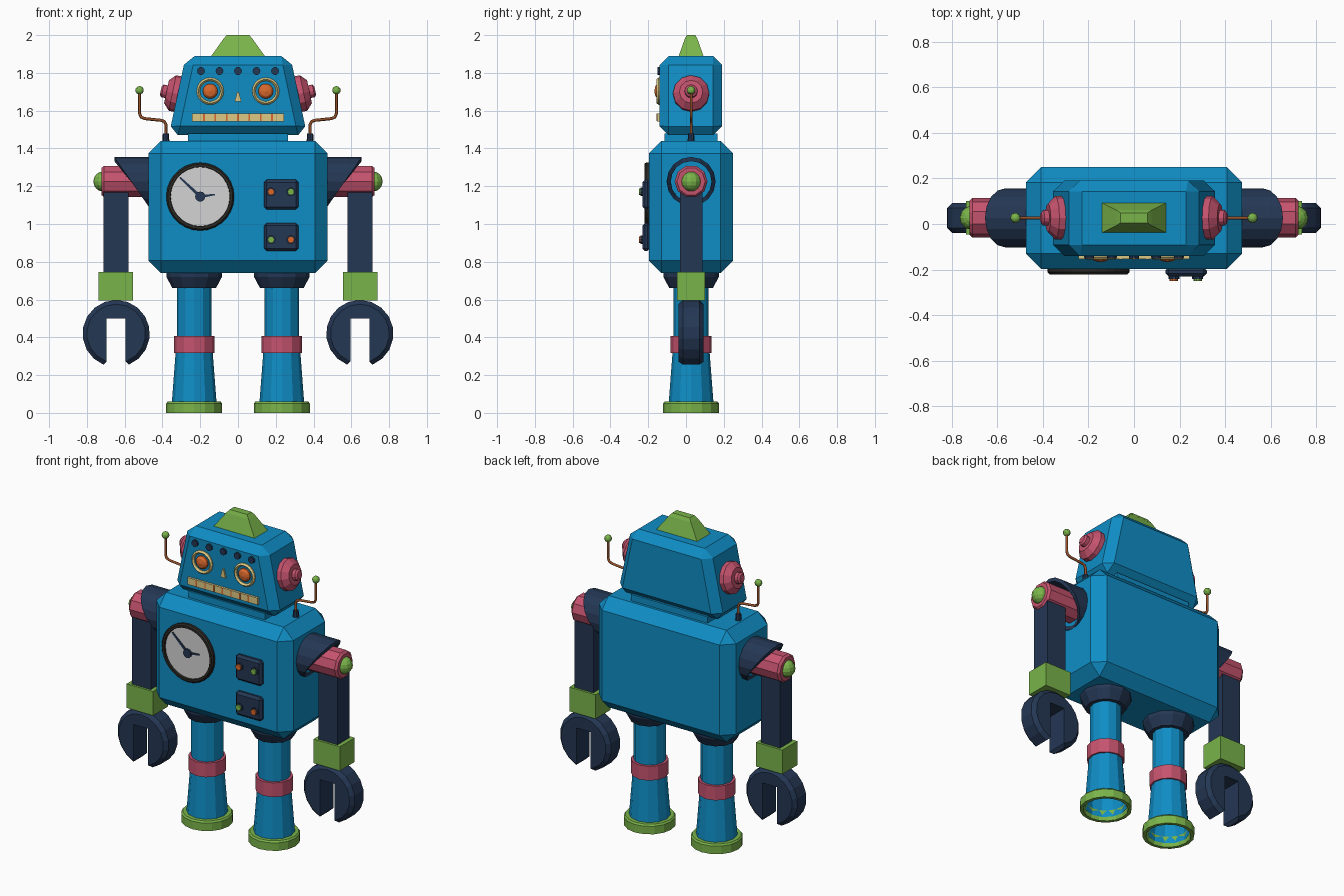
import bpy, bmesh, math
from mathutils import Vector, Matrix

if "Cube" in bpy.data.objects:
    bpy.data.objects.remove(bpy.data.objects["Cube"])

CY = 0.027          # depth of the robot's middle plane


def material(name, r, g, b):
    lin = [((c / 255 + 0.055) / 1.055) ** 2.4 if c > 10 else c / 255 / 12.92 for c in (r, g, b)]
    m = bpy.data.materials.new(name)
    m.diffuse_color = (*lin, 1)
    m.use_nodes = True
    m.node_tree.nodes["Principled BSDF"].inputs["Base Color"].default_value = m.diffuse_color
    return m


BLUE = material("blue", 15, 141, 197)
GREEN = material("green", 122, 180, 74)
PINK = material("pink", 197, 83, 110)
NAVY = material("navy", 36, 55, 84)
CREAM = material("cream", 222, 202, 132)
ORANGE = material("orange", 218, 105, 45)
BRONZE = material("bronze", 150, 80, 42)
PALE = material("pale grey", 212, 212, 212)
BLACK = material("black", 42, 40, 36)


def finish(bm, name, mat):
    bmesh.ops.remove_doubles(bm, verts=bm.verts, dist=1e-5)
    bmesh.ops.recalc_face_normals(bm, faces=bm.faces)
    me = bpy.data.meshes.new(name)
    bm.to_mesh(me)
    bm.free()
    me.materials.append(mat)
    ob = bpy.data.objects.new(name, me)
    bpy.context.collection.objects.link(ob)
    return ob


def box(name, mat, lo, hi, bevel=0, top=(1, 1)):
    """Box between two corners; top tapers the upper face, bevel chamfers it."""
    lo, hi = Vector(lo), Vector(hi)
    mid, size = (lo + hi) / 2, hi - lo
    bm = bmesh.new()
    bmesh.ops.create_cube(bm, size=1)
    for v in bm.verts:
        k = top if v.co.z > 0 else (1, 1)
        v.co = mid + Vector((v.co.x * size.x * k[0], v.co.y * size.y * k[1], v.co.z * size.z))
    if bevel:
        bmesh.ops.bevel(bm, geom=bm.edges[:], offset=bevel, segments=1, affect='EDGES')
    return finish(bm, name, mat)


def lathe_bm(profile, loc, axis=(0, 0, 1), seg=12):
    """Surface of revolution from (radius, height) pairs along an axis."""
    bm = bmesh.new()
    rot = Vector(axis).to_track_quat('Z', 'Y')
    rings = [[bm.verts.new(Vector(loc) + rot @ Vector((r * math.cos(a), r * math.sin(a), h)))
              for a in (2 * math.pi * i / seg for i in range(seg))] for r, h in profile]
    for a, b in zip(rings, rings[1:]):
        for i in range(seg):
            j = (i + 1) % seg
            bm.faces.new((a[i], a[j], b[j], b[i]))
    return bm


def lathe(name, mat, profile, loc, axis=(0, 0, 1), seg=12):
    return finish(lathe_bm(profile, loc, axis, seg), name, mat)


def disc(name, mat, x, y, z, r, depth, seg=12):
    """Solid disc standing out towards the front from depth y."""
    return lathe(name, mat, [(0, 0), (r, 0), (r, depth), (0, depth)], (x, y, z), (0, -1, 0), seg)


def ball(name, mat, loc, r):
    bm = bmesh.new()
    bmesh.ops.create_uvsphere(bm, u_segments=12, v_segments=8, radius=r, matrix=Matrix.Translation(loc))
    return finish(bm, name, mat)


def plate(name, mat, pts, y0, y1, round_from=None):
    """Extruded xz outline; edges beyond round_from=(cx, cz, r) get chamfered."""
    bm = bmesh.new()
    f = bm.faces.new([bm.verts.new((x, y0, z)) for x, z in pts])
    ext = bmesh.ops.extrude_face_region(bm, geom=[f], use_keep_orig=True)
    for v in ext['geom']:
        if isinstance(v, bmesh.types.BMVert):
            v.co.y = y1
    if round_from:
        cx, cz, r = round_from
        rim = [e for e in bm.edges if abs(e.verts[0].co.y - e.verts[1].co.y) < 1e-6
               and all(math.hypot(v.co.x - cx, v.co.z - cz) > r for v in e.verts)]
        bmesh.ops.bevel(bm, geom=rim, offset=0.022, segments=1, affect='EDGES')
    return finish(bm, name, mat)


def hand(name, x0, z0, x1, z1, w):
    n = Vector((z0 - z1, x1 - x0)).normalized() * w
    plate(name, NAVY, [(x0 + n.x, z0 + n.y), (x0 - n.x, z0 - n.y),
                       (x1 - n.x * .5, z1 - n.y * .5), (x1 + n.x * .5, z1 + n.y * .5)], -0.207, -0.213)


# Torso, neck, head and crest
box("torso", BLUE, (-0.475, -0.197, 0.74), (0.475, 0.25, 1.44), 0.067)
box("neck", BLUE, (-0.265, CY - 0.14, 1.43), (0.265, CY + 0.14, 1.48))
box("head", BLUE, (-0.366, -0.14, 1.47), (0.366, 0.191, 1.89), 0.048, (0.755, 1))
box("crest", GREEN, (-0.145, CY - 0.067, 1.885), (0.145, CY + 0.067, 1.98), 0, (0.53, 0.5))
box("crest_top", GREEN, (-0.077, CY - 0.034, 1.98), (0.077, CY + 0.034, 2.0), 0, (0.78, 0.65))

# Face: brow studs, nose, mouth
FACE = -0.138
for i in range(5):
    disc("brow_stud", NAVY, (i - 2) * 0.098, FACE, 1.81, 0.021, 0.014, 10)
plate("nose", CREAM, [(-0.018, 1.648), (0.018, 1.648), (0.004, 1.7), (-0.004, 1.7)], FACE, FACE - 0.012)
box("mouth", CREAM, (-0.243, FACE - 0.016, 1.543), (0.243, FACE, 1.586))
for i in range(-3, 4):
    box("mouth_gap", ORANGE, (i * 0.06 - 0.004, FACE - 0.018, 1.545), (i * 0.06 + 0.004, FACE, 1.584))

# Dial on the chest
lathe("dial_rim", BLACK, [(0.155, 0), (0.18, 0), (0.18, 0.016), (0.172, 0.025), (0.158, 0.025), (0.155, 0)],
      (-0.2, -0.196, 1.145), (0, -1, 0), 28)
disc("dial_face", PALE, -0.2, -0.196, 1.145, 0.158, 0.012, 28)
disc("dial_hub", NAVY, -0.2, -0.2, 1.145, 0.027, 0.02)
hand("long_hand", -0.2, 1.145, -0.308, 1.247, 0.009)
hand("short_hand", -0.2, 1.145, -0.122, 1.156, 0.008)

# Control panels with buttons
for z0, z1, zb, cols in ((1.077, 1.235, 1.17, (ORANGE, GREEN)), (0.857, 1.005, 0.917, (GREEN, ORANGE))):
    box("control_panel", NAVY, (0.138, -0.231, z0), (0.32, -0.19, z1), 0.014)
    for x, col in zip((0.175, 0.28), cols):
        disc("button_collar", NAVY, x, -0.23, zb, 0.024, 0.011, 10)
        disc("button", col, x, -0.23, zb, 0.018, 0.02, 10)

for s in (-1, 1):
    # Eyes
    lathe("eye_ring", CREAM, [(0.054, 0), (0.072, 0), (0.072, 0.008), (0.063, 0.018), (0.054, 0.008), (0.054, 0)],
          (s * 0.147, FACE, 1.703), (0, -1, 0), 20)
    lathe("eye", ORANGE, [(0.04, 0), (0.04, 0.012), (0.028, 0.024), (0, 0.03)],
          (s * 0.147, FACE, 1.703), (0, -1, 0), 14)

    # Ear, tilted with the side of the head
    lathe("ear", PINK, [(0, -0.02), (0.096, -0.02), (0.096, 0.042), (0.062, 0.074), (0.034, 0.074),
                        (0.034, 0.096), (0.022, 0.105), (0, 0.105)],
          (s * 0.306, CY, 1.685), (s, 0, 0.21))

    # Aerial: socket, bent wire and tip
    lathe("aerial_socket", NAVY, [(0, 0), (0.019, 0), (0.016, 0.05), (0, 0.05)], (s * 0.382, CY, 1.43), seg=8)
    cu = bpy.data.curves.new("aerial", 'CURVE')
    cu.dimensions = '3D'
    cu.bevel_depth, cu.bevel_resolution = 0.008, 1
    path = [(0.382, 1.47), (0.382, 1.527), (0.39, 1.543), (0.408, 1.549), (0.495, 1.558),
            (0.513, 1.566), (0.521, 1.585), (0.521, 1.7)]
    sp = cu.splines.new('POLY')
    sp.points.add(len(path) - 1)
    for p, (x, z) in zip(sp.points, path):
        p.co = (s * x, CY, z, 1)
    cu.materials.append(BRONZE)
    bpy.context.collection.objects.link(bpy.data.objects.new("aerial", cu))
    ball("aerial_tip", GREEN, (s * 0.521, CY, 1.708), 0.022)

    # Shoulder hood: tube cut at a slant, given a wall
    bm = lathe_bm([(0.13, 0), (0.13, 0.24)], (s * 0.46, CY, 1.225), (s, 0, 0), 16)
    bmesh.ops.bisect_plane(bm, geom=bm.verts[:] + bm.edges[:] + bm.faces[:], plane_co=(s * 0.475, 0, 1.095),
                           plane_no=(s * 0.26, 0, -0.18), clear_outer=True)
    hood = finish(bm, "shoulder_hood", NAVY)
    if hood.data.polygons[0].normal.dot(hood.data.polygons[0].center - Vector((s * 0.5, CY, 1.225))) < 0:
        hood.data.flip_normals()
    wall = hood.modifiers.new("wall", 'SOLIDIFY')
    wall.thickness = 0.022
    wall.offset = -1

    # Shoulder joint, arm and cuff
    lathe("shoulder_joint", PINK, [(0, 0), (0.087, 0), (0.087, 0.25), (0.075, 0.263), (0, 0.263)],
          (s * 0.46, CY, 1.225), (s, 0, 0), 10)
    ball("shoulder_cap", GREEN, (s * 0.713, CY, 1.225), 0.053)
    box("arm", NAVY, (s * 0.647 - 0.066, CY - 0.06, 0.72), (s * 0.647 + 0.066, CY + 0.06, 1.2))
    box("cuff", GREEN, (s * 0.647 - 0.091, CY - 0.074, 0.596), (s * 0.647 + 0.091, CY + 0.074, 0.747))

    # Claw: disc with a slot open at the bottom
    cx, cz, r = s * 0.645, 0.42, 0.178
    arc = [math.radians(-68 + 316 * i / 16) for i in range(17)]
    outline = [(cx + r * math.cos(a), cz + r * math.sin(a)) for a in arc]
    outline += [(cx - 0.05, 0.272), (cx - 0.05, 0.5), (cx + 0.05, 0.5), (cx + 0.05, 0.272)]
    plate("claw", NAVY, outline, CY - 0.066, CY + 0.066, (cx, cz, r - 0.005))

    # Leg: hip collar, hollow flared tube, knee band and ring foot
    at = (s * 0.232, CY, 0)
    lathe("hip", NAVY, [(0, 0.66), (0.115, 0.66), (0.147, 0.72), (0.147, 0.76), (0, 0.76)], at)
    lathe("leg", BLUE, [(0.12, 0.02), (0.118, 0.06), (0.092, 0.4), (0.092, 0.68), (0, 0.68)], at)
    lathe("knee_band", PINK, [(0.09, 0.318), (0.108, 0.318), (0.108, 0.407), (0.09, 0.407)], at)
    lathe("foot", GREEN, [(0.115, 0.06), (0.14, 0.06), (0.148, 0.05), (0.148, 0), (0.128, 0),
                          (0.122, 0.03), (0.115, 0.06)], at, seg=16)
